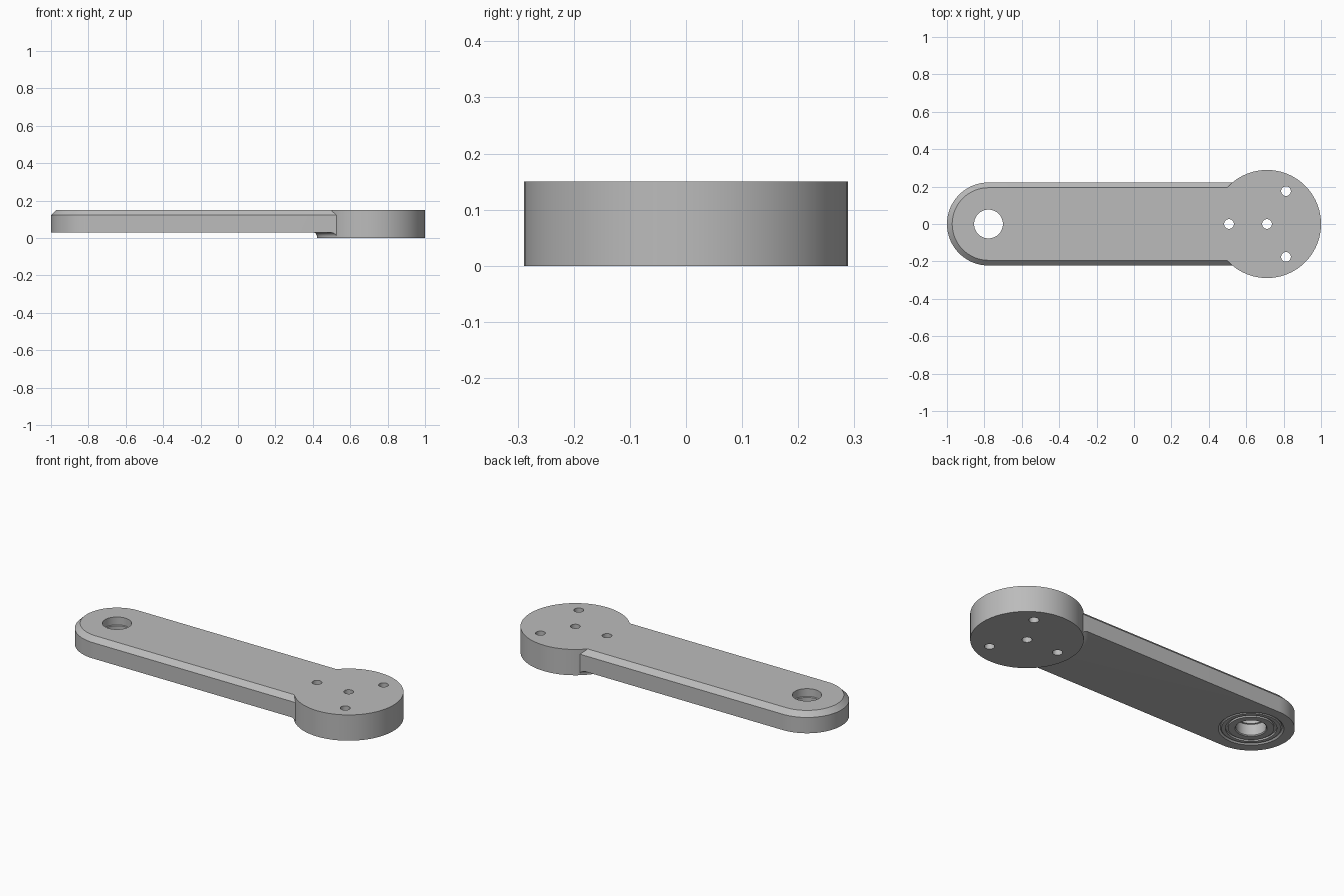
import bpy, bmesh
from math import cos, sin, pi, radians, sqrt

cube = bpy.data.objects.get("Cube")
if cube:
    bpy.data.objects.remove(cube, do_unlink=True)

DISC_X, DISC_R = 0.711, 0.289
ARM_X, ARM_R = -0.778, 0.222
BOTTOM, TOP, CHAMFER = 0.03, 0.15, 0.028
SEG = 96

grey = bpy.data.materials.new("satin_grey")
colour = (0.5, 0.5, 0.5, 1)
grey.use_nodes = True
grey.diffuse_color = colour
grey.node_tree.nodes["Principled BSDF"].inputs["Base Color"].default_value = colour


def finish(name, bm):
    bmesh.ops.recalc_face_normals(bm, faces=bm.faces)
    mesh = bpy.data.meshes.new(name)
    bm.to_mesh(mesh)
    bm.free()
    mesh.materials.append(grey)
    obj = bpy.data.objects.new(name, mesh)
    bpy.context.collection.objects.link(obj)
    return obj


def loft(name, layers):
    """Solid through stacked outlines, given as (points, z)."""
    bm = bmesh.new()
    rings = [[bm.verts.new((x, y, z)) for x, y in pts] for pts, z in layers]
    for a, b in zip(rings, rings[1:]):
        for i in range(len(a)):
            j = (i + 1) % len(a)
            bm.faces.new((a[i], a[j], b[j], b[i]))
    bm.faces.new(rings[0])
    bm.faces.new(rings[-1])
    return finish(name, bm)


def lathe(name, profile, cx):
    """Closed (radius, z) profile turned about a vertical axis at cx."""
    bm = bmesh.new()
    rings = [[bm.verts.new((cx + r * cos(t), r * sin(t), z)) for r, z in profile]
             for t in (2 * pi * k / SEG for k in range(SEG))]
    n = len(profile)
    for k in range(SEG):
        a, b = rings[k], rings[(k + 1) % SEG]
        for i in range(n):
            j = (i + 1) % n
            bm.faces.new((a[i], a[j], b[j], b[i]))
    return finish(name, bm)


def circle(cx, cy, r, n=SEG):
    return [(cx + r * cos(2 * pi * k / n), cy + r * sin(2 * pi * k / n)) for k in range(n)]


def slot(r):
    """Round left end, straight sides, ending at the disc centre."""
    arc = [(ARM_X + r * cos(t), r * sin(t))
           for t in (pi / 2 + pi * k / 48 for k in range(49))]
    return arc + [(DISC_X, -r), (DISC_X, r)]


def combine(target, other, operation):
    mod = target.modifiers.new(operation.lower(), 'BOOLEAN')
    mod.operation, mod.solver, mod.object = operation, 'EXACT', other
    bpy.context.view_layer.objects.active = target
    bpy.ops.object.modifier_apply(modifier=mod.name)
    bpy.data.objects.remove(other, do_unlink=True)


# Chamfered arm with the round disc
arm = loft("lever_arm", [(slot(ARM_R), BOTTOM), (slot(ARM_R), TOP - CHAMFER),
                         (slot(ARM_R - CHAMFER), TOP)])
disc = circle(DISC_X, 0, DISC_R)
combine(arm, loft("disc", [(disc, 0), (disc, TOP)]), 'UNION')

# Concave fillet under the arm, against the disc
f = 0.023
inner, upper = DISC_R - 0.03, BOTTOM + 0.015
curve = [(DISC_R + f + f * cos(t), BOTTOM - f + f * sin(t))
         for t in (pi - pi / 2 * k / 8 for k in range(9))]
fillet = lathe("fillet", [(inner, upper), (inner, BOTTOM - f)] + curve
               + [(DISC_R + f, upper)], DISC_X)
combine(fillet, loft("fillet_limit", [(slot(ARM_R), -0.1), (slot(ARM_R), 0.1)]), 'INTERSECT')
combine(arm, fillet, 'UNION')

# Disc screw holes: one central, three around it
spots = [(DISC_X, 0)] + [(DISC_X + 0.203 * cos(radians(a)), 0.203 * sin(radians(a)))
                         for a in (60, 180, 300)]
for x, y in spots:
    hole = circle(x, y, 0.026, 32)
    combine(arm, loft("hole", [(hole, -0.1), (hole, 0.3)]), 'DIFFERENCE')

# Shaft hole and bearing pocket, with a chamfered mouth
POCKET = 0.105
pocket = [(circle(ARM_X, 0, r), z) for r, z in
          ((0.177, BOTTOM - 0.01), (0.157, BOTTOM + 0.01), (0.157, POCKET))]
combine(arm, loft("pocket", pocket), 'DIFFERENCE')
shaft = circle(ARM_X, 0, 0.077)
combine(arm, loft("shaft", [(shaft, 0), (shaft, 0.3)]), 'DIFFERENCE')

# Bearing: two races with a sunken shield between them
z0, z1, c, g = BOTTOM + 0.002, POCKET - 0.001, 0.005, 0.01
bearing = lathe("bearing", [(0.077, z0 + c), (0.077 + c, z0), (0.117, z0), (0.117, z0 + g),
                            (0.131, z0 + g), (0.131, z0), (0.151, z0), (0.1565, z0 + c),
                            (0.1565, z1), (0.077 + c, z1), (0.077, z1 - c)], ARM_X)

# Smooth round walls, crisp edges
for obj in (arm, bearing):
    bpy.ops.object.select_all(action='DESELECT')
    obj.select_set(True)
    bpy.context.view_layer.objects.active = obj
    bpy.ops.object.shade_smooth_by_angle(angle=radians(30))
